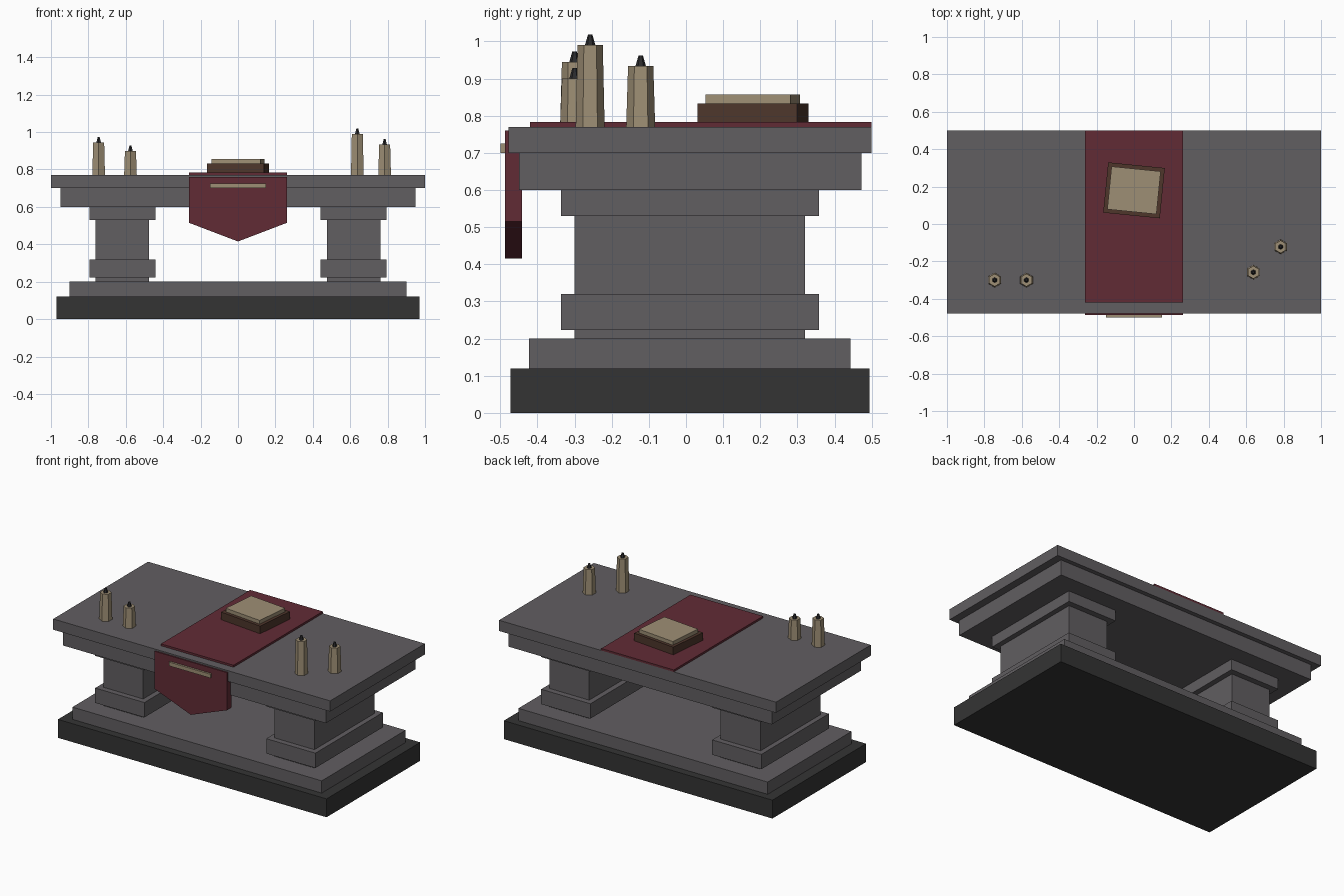
import bpy, bmesh, math
from mathutils import Matrix

if "Cube" in bpy.data.objects:
    bpy.data.objects.remove(bpy.data.objects["Cube"])


def material(name, r, g, b):
    m = bpy.data.materials.new(name)
    lin = [((c / 255 + 0.055) / 1.055) ** 2.4 for c in (r, g, b)]
    m.diffuse_color = (*lin, 1)
    m.use_nodes = True
    m.node_tree.nodes["Principled BSDF"].inputs["Base Color"].default_value = m.diffuse_color
    return m


STONE = material("grey stone", 97, 94, 97)
DARK = material("dark stone", 52, 52, 52)
CLOTH = material("red cloth", 97, 43, 53)
CREAM = material("cream wax", 158, 143, 117)
LEATHER = material("brown leather", 78, 54, 43)
WICK = material("black wick", 42, 42, 44)


def finish(name, bm, mat):
    bmesh.ops.recalc_face_normals(bm, faces=bm.faces)
    me = bpy.data.meshes.new(name)
    bm.to_mesh(me)
    bm.free()
    me.materials.append(mat)
    ob = bpy.data.objects.new(name, me)
    bpy.context.collection.objects.link(ob)
    return ob


def box(name, x, y, z, mat, turn=0):
    """Box from (low, high) ranges, optionally turned about its own upright axis."""
    bm = bmesh.new()
    size = [r[1] - r[0] for r in (x, y, z)]
    bmesh.ops.create_cube(bm, size=1, matrix=Matrix.Diagonal((*size, 1)))
    ob = finish(name, bm, mat)
    ob.location = [(r[0] + r[1]) / 2 for r in (x, y, z)]
    ob.rotation_euler.z = math.radians(turn)
    return ob


def hex_taper(name, x, y, z0, z1, r0, r1, mat):
    bm = bmesh.new()
    move = Matrix.Translation((x, y, (z0 + z1) / 2)) @ Matrix.Rotation(math.pi / 2, 4, 'Z')
    # corners point along y
    bmesh.ops.create_cone(bm, cap_ends=True, segments=6, radius1=r0, radius2=r1, depth=z1 - z0)
    first = max(bm.verts, key=lambda v: v.co.x)
    a = math.atan2(first.co.y, first.co.x)
    bmesh.ops.transform(bm, matrix=move @ Matrix.Rotation(-a, 4, 'Z'), verts=bm.verts)
    return finish(name, bm, mat)


# Stepped base and table top
box("base_plinth", (-.97, .97), (-.472, .494), (0, .12), DARK)
box("base_step", (-.90, .90), (-.422, .443), (.12, .2), STONE)
box("under_slab", (-.95, .95), (-.45, .472), (.6, .7), STONE)
box("top_slab", (-1, 1), (-.478, .5), (.7, .77), STONE)

# Two pedestals with collars
for side, s in (("left", -1), ("right", 1)):
    def span(a, b):
        return tuple(sorted((s * a, s * b)))
    box(side + "_pedestal", span(.475, .762), (-.3, .32), (.2, .6), STONE)
    box(side + "_lower_collar", span(.44, .795), (-.337, .358), (.223, .32), STONE)
    box(side + "_upper_collar", span(.44, .795), (-.337, .358), (.53, .6), STONE)

# Cloth runner and its pointed hanging panel
box("cloth_runner", (-.262, .262), (-.42, .5), (.77, .783), CLOTH)
bm = bmesh.new()
outline = [(-.262, .76), (-.262, .515), (0, .415), (.262, .515), (.262, .76)]
face = bm.faces.new([bm.verts.new((x, -.487, z)) for x, z in outline])
new = bmesh.ops.extrude_face_region(bm, geom=[face])["geom"]
bmesh.ops.translate(bm, vec=(0, .045, 0), verts=[g for g in new if isinstance(g, bmesh.types.BMVert)])
finish("cloth_panel", bm, CLOTH)
box("panel_trim", (-.15, .15), (-.5, -.485), (.7, .725), CREAM)

# Book lying slightly turned
box("book_cover", (-.152, .152), (.045, .315), (.783, .833), LEATHER, -5.7)
box("book_pages", (-.132, .132), (.065, .295), (.833, .857), CREAM, -5.7)

# Candles: x, y, top height
for i, (x, y, top) in enumerate([(-.745, -.3, .945), (-.575, -.3, .9),
                                 (.638, -.258, .99), (.784, -.122, .934)], 1):
    hex_taper(f"candle_{i}", x, y, .77, top, .039, .034, CREAM)
    hex_taper(f"wick_{i}", x, y, top, top + .028, .014, .006, WICK)
